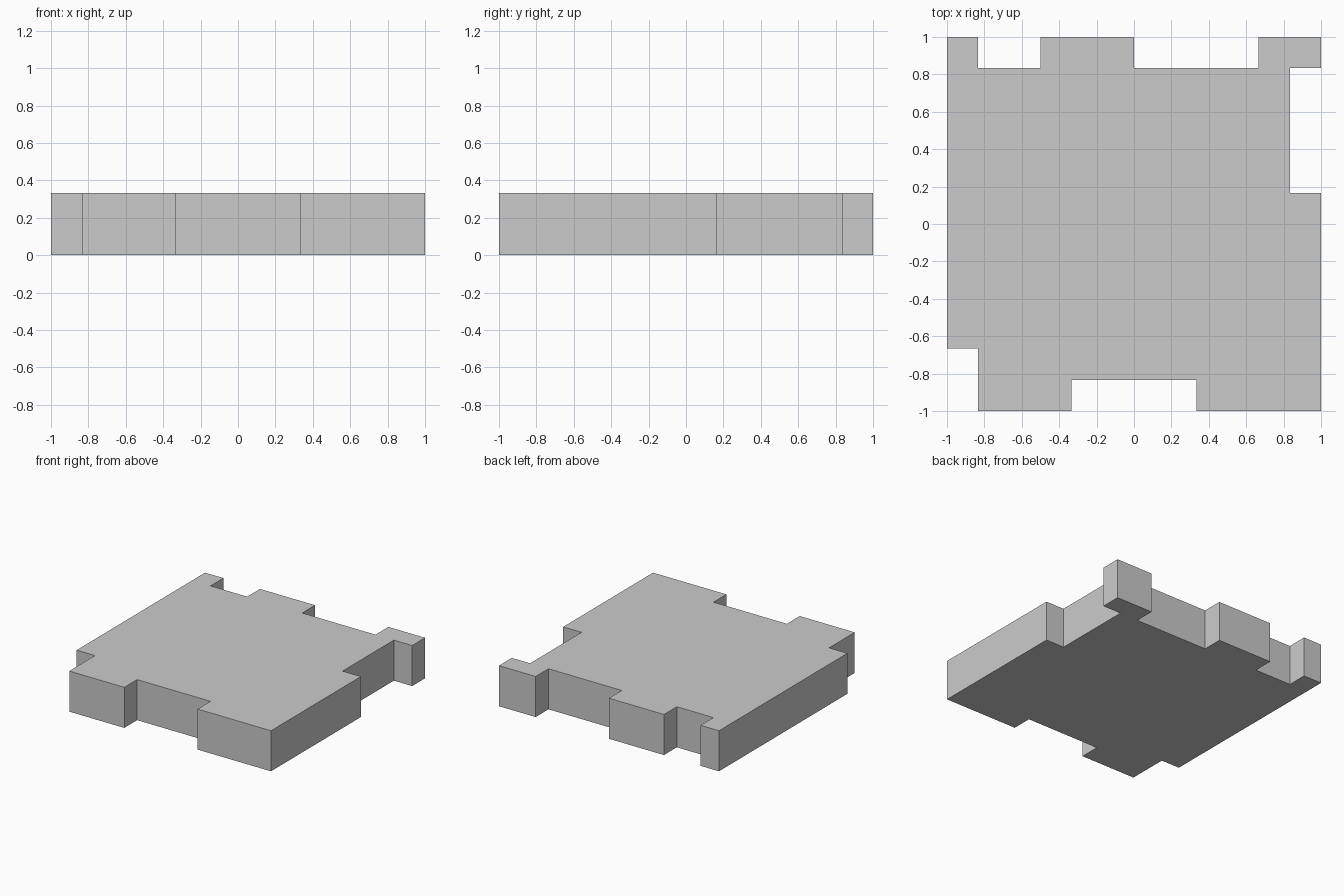
import bpy, bmesh

if "Cube" in bpy.data.objects:
    bpy.data.objects.remove(bpy.data.objects["Cube"])

U = 1 / 6  # the panel sits on a 12 x 12 grid of sixths

# Panel outline with its edge notches, clockwise from the back left corner
outline = [
    (-6, 6), (-5, 6), (-5, 5), (-3, 5), (-3, 6), (0, 6), (0, 5), (4, 5),
    (4, 6), (6, 6), (6, 5), (5, 5), (5, 1), (6, 1),
    (6, -6), (2, -6), (2, -5), (-2, -5), (-2, -6), (-5, -6),
    (-5, -4), (-6, -4),
]

# Extrude the outline to a slab two grid steps thick
bm = bmesh.new()
base = bm.faces.new([bm.verts.new((x * U, y * U, 0)) for x, y in outline])
top = bmesh.ops.extrude_face_region(bm, geom=[base], use_keep_orig=True)
top_verts = [g for g in top["geom"] if isinstance(g, bmesh.types.BMVert)]
bmesh.ops.translate(bm, verts=top_verts, vec=(0, 0, 2 * U))
bmesh.ops.recalc_face_normals(bm, faces=bm.faces)

mesh = bpy.data.meshes.new("notched_panel")
bm.to_mesh(mesh)
bm.free()
panel = bpy.data.objects.new("notched_panel", mesh)
bpy.context.collection.objects.link(panel)
